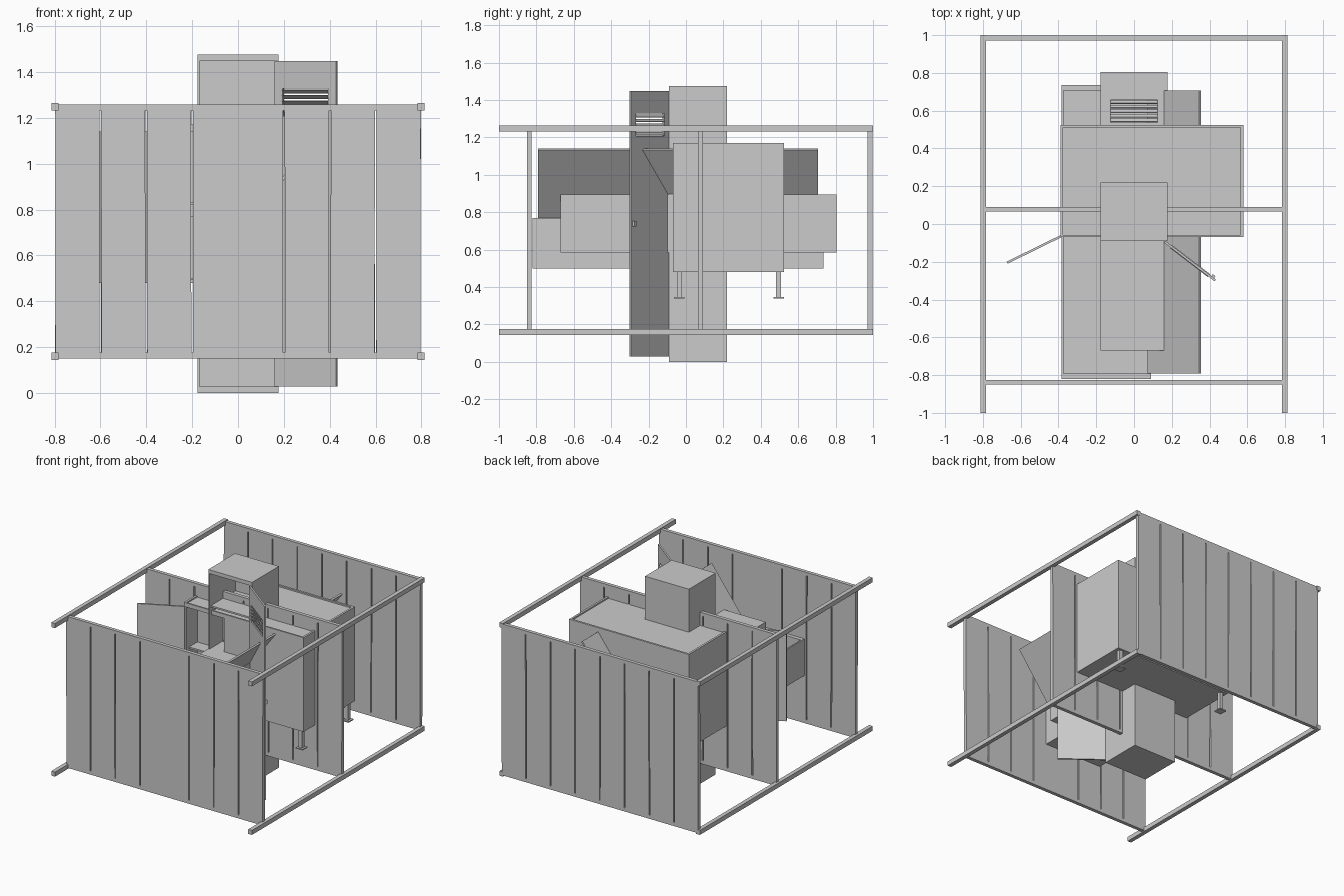
import bpy, bmesh, math, random
from mathutils import Matrix, Vector

if "Cube" in bpy.data.objects:
    bpy.data.objects.remove(bpy.data.objects["Cube"])

random.seed(4)
grey = bpy.data.materials.new("plain_grey")
grey.diffuse_color = (0.6, 0.6, 0.6, 1)
grey.use_nodes = True
grey.node_tree.nodes["Principled BSDF"].inputs["Base Color"].default_value = grey.diffuse_color


def make(name, boxes, mat=Matrix()):
    """One object from boxes (min, max[, local matrix])."""
    bm = bmesh.new()
    for b in boxes:
        lo, hi = Vector(b[0]), Vector(b[1])
        m = b[2] if len(b) > 2 else Matrix()
        size = Matrix.Diagonal((hi - lo).to_4d())
        size[3][3] = 1
        bmesh.ops.create_cube(bm, size=1, matrix=mat @ m @ Matrix.Translation((lo + hi) / 2) @ size)
    me = bpy.data.meshes.new(name)
    bm.to_mesh(me)
    bm.free()
    me.materials.append(grey)
    ob = bpy.data.objects.new(name, me)
    bpy.context.collection.objects.link(ob)
    return ob


def door(name, mat, w, h, vent=False, knob=True, t=0.012):
    """Door hinged on its right edge (origin), front faces -y."""
    if vent:
        x0, x1 = -w / 2 - 0.125, -w / 2 + 0.125
        z0, z1 = h - 0.24, h - 0.12
        boxes = [((-w, 0, 0), (x0, t, h)), ((x1, 0, 0), (0, t, h)),
                 ((x0, 0, 0), (x1, t, z0)), ((x0, 0, z1), (x1, t, h))]
        # tilted louvre slats
        for i in range(5):
            z = z0 + 0.012 + i * 0.024
            tilt = Matrix.Translation((0, t / 2, z)) @ Matrix.Rotation(math.radians(40), 4, 'X')
            boxes.append(((x0, -0.011, -0.002), (x1, 0.011, 0.002), tilt))
    else:
        boxes = [((-w, 0, 0), (0, t, h))]
    if knob:
        boxes.append(((-w + 0.012, -0.012, h / 2 - 0.015), (-w + 0.03, 0, h / 2 + 0.015)))
    make(name, boxes, mat)


def locker(name, mat, w, d, h, angle, vent, shelf):
    """Open-fronted metal box, front at y=0 facing -y, with one door."""
    s, e, a = 0.01, 0.028, w / 2
    boxes = [((-a, 0, 0), (-a + s, d, h)), ((a - s, 0, 0), (a, d, h)),
             ((-a, d - s, 0), (a, d, h)),
             ((-a, 0, 0), (a, d, e)), ((-a, 0, h - e), (a, d, h))]
    if shelf:
        boxes.append(((-a + s, 0.015, h - 0.28), (a - s, d - s, h - 0.268)))
    make(name + "_body", boxes, mat)
    hinge = Matrix.Translation((a - s, 0, e)) @ Matrix.Rotation(math.radians(angle), 4, 'Z')
    door(name + "_door", mat @ hinge, w - 2 * s, h - 2 * e, vent)


# lockers: one standing, one on its back, one wide box with raised lid
lay = Matrix.Rotation(math.radians(-90), 4, 'X')
locker("standing_locker", Matrix.Translation((0, -0.09, 0)), 0.355, 0.31, 1.475, 142.6, True, True)
locker("lying_locker", Matrix.Translation((0, -0.67, 0.895)) @ lay, 0.355, 0.31, 1.475, 0, True, True)
locker("lying_chest", Matrix.Translation((-0.147, -0.82, 0.77)) @ lay, 0.475, 0.27, 1.555, 127, False, False)

# cabinet with three bays
x0, x1, y0, y1, z0, z1, s = -0.39, 0.58, -0.07, 0.525, 0.48, 1.17, 0.015
bay = (x1 - x0) / 3
boxes = [((x0, y0, z0), (x1, y1, z0 + s)), ((x0, y0, z1 - 0.03), (x1, y1, z1 - 0.01)),
         ((x0, y1 - s, z0), (x1, y1, z1))]
for i in range(4):
    x = x0 + (x1 - x0 - s) * i / 3
    top = z1 if i in (0, 3) else z1 - 0.02
    boxes.append(((x, y0 + 0.012, z0), (x + s, y1, top)))
boxes.append(((x0, y0, z1 - 0.03), (x1, y0 + 0.012, z1)))
boxes.append(((x0 + s, y0 + 0.04, 0.82), (x0 + bay, y1 - s, 0.832)))
make("cabinet_body", boxes)
for i in (1, 2):
    door("cabinet_door", Matrix.Translation((x0 + bay * (i + 1), y0, z0)), bay - 0.004, z1 - z0 - 0.03, knob=False)
swing = Matrix.Rotation(math.atan2(-0.14, -0.285) + math.pi, 4, 'Z')
door("cabinet_open_door", Matrix.Translation((x0 + 0.006, y0, z0)) @ swing, 0.318, z1 - z0 - 0.03, knob=False)

# cabinet legs with foot plates
boxes = []
for x in (x0 + 0.04, x1 - 0.04):
    for y in (y0 + 0.035, y1 - 0.03):
        boxes.append(((x - 0.014, y - 0.014, 0.34), (x + 0.014, y + 0.014, z0)))
        boxes.append(((x - 0.028, y - 0.028, 0.338), (x + 0.028, y + 0.028, 0.346)))
make("cabinet_legs", boxes)

# three plank walls
for n, y in enumerate((-0.838, 0.078, 0.984)):
    t = 0.013
    boxes = []
    for i in range(8):
        a, b = -0.8 + 0.2 * i + 0.004, -0.8 + 0.2 * (i + 1) - 0.004
        lean = Matrix.Rotation(random.uniform(-0.003, 0.003), 4, 'Y')
        if n == 0 and i in (3, 4):
            a, b = (a, 0) if i == 3 else (0, b)
            lean = Matrix()
        c = Matrix.Translation(((a + b) / 2, y, 0.705))
        w = (b - a) / 2
        boxes.append(((-w, -t, -0.545), (w, t, 0.545), c @ lean))
    make("plank_wall", boxes)
    make("wall_cross_rails", [((-0.8, y - t, z), (0.8, y + t, z + 0.026)) for z in (0.15, 1.232)])

# long side rails
for x in (-0.798, 0.798):
    make("side_rails", [((x - 0.015, -1, z), (x + 0.015, 1, z + 0.033)) for z in (0.143, 1.231)])
